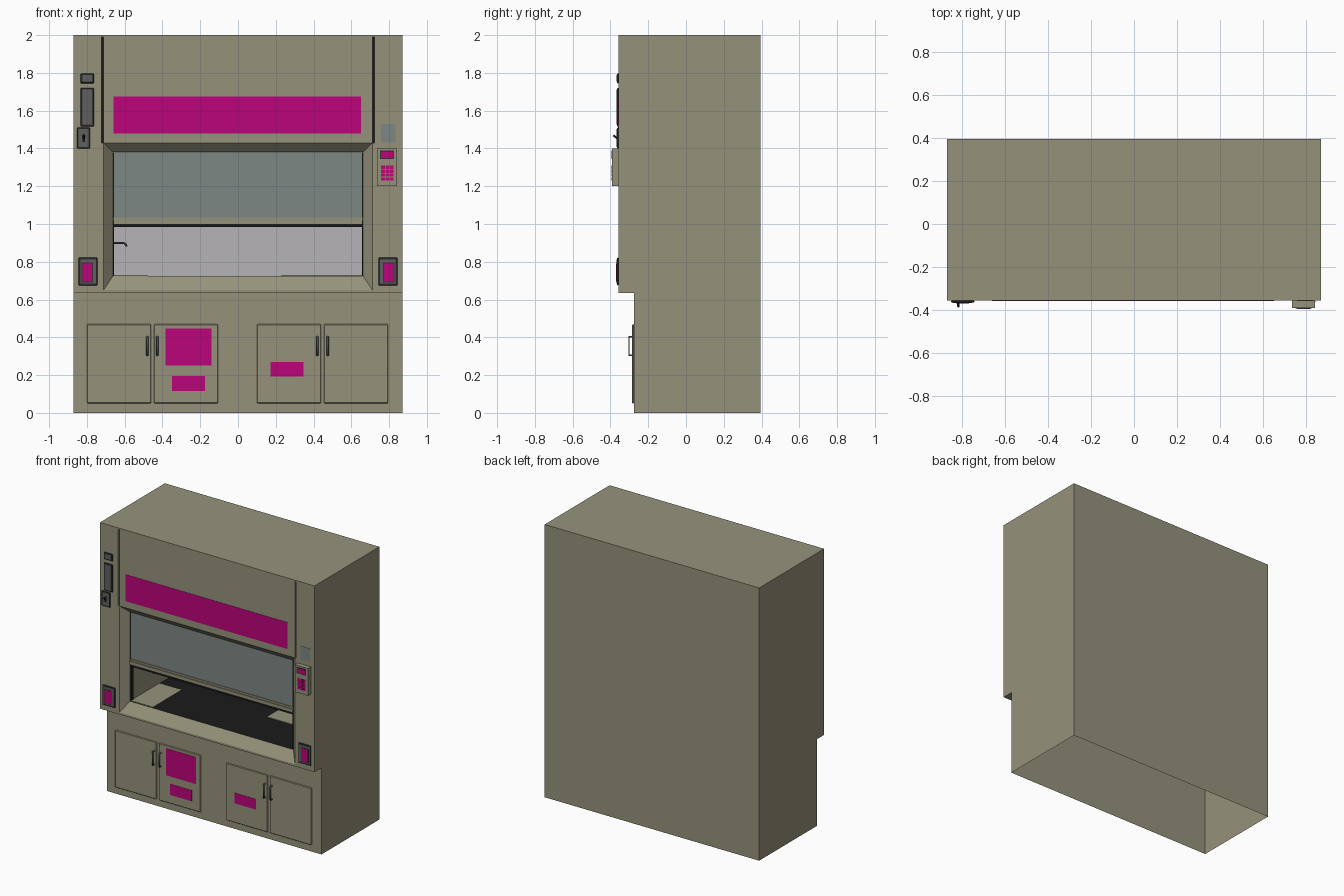
import bpy, bmesh, math

if "Cube" in bpy.data.objects:
    bpy.data.objects.remove(bpy.data.objects["Cube"])


def material(name, r, g, b):
    m = bpy.data.materials.new(name)
    m.diffuse_color = [(c / 255) ** 2.2 for c in (r, g, b)] + [1]
    m.use_nodes = True
    m.node_tree.nodes["Principled BSDF"].inputs["Base Color"].default_value = m.diffuse_color
    return m


BEIGE = material("beige_enamel", 148, 145, 122)
BLACK = material("black", 32, 32, 32)
PALE = material("pale_liner", 180, 178, 180)
GREY = material("dark_grey", 96, 96, 96)
TRIM = material("charcoal", 55, 55, 55)
GLASS = material("sash_glass", 123, 134, 131)
PINK = material("magenta_panel", 186, 13, 122)


def finish(name, bm, mats):
    me = bpy.data.meshes.new(name)
    bm.to_mesh(me)
    bm.free()
    for m in mats:
        me.materials.append(m)
    ob = bpy.data.objects.new(name, me)
    bpy.context.collection.objects.link(ob)
    return ob


def box(name, x, y, z, mat, bevel=0):
    bm = bmesh.new()
    bmesh.ops.create_cube(bm, size=1)
    for v in bm.verts:
        v.co = [(r[0] + r[1]) / 2 + c * (r[1] - r[0]) for c, r in zip(v.co, (x, y, z))]
    ob = finish(name, bm, [mat])
    if bevel:
        mod = ob.modifiers.new("edge", 'BEVEL')
        mod.width, mod.segments = bevel, 1
    return ob


def tube(name, pts, radius, mat):
    cu = bpy.data.curves.new(name, 'CURVE')
    cu.dimensions = '3D'
    cu.bevel_depth, cu.bevel_resolution = radius, 1
    cu.use_fill_caps = True
    sp = cu.splines.new('POLY')
    sp.points.add(len(pts) - 1)
    for p, co in zip(sp.points, pts):
        p.co = (*co, 1)
    cu.materials.append(mat)
    ob = bpy.data.objects.new(name, cu)
    bpy.context.collection.objects.link(ob)
    return ob


# Cabinet shell: open underneath, front wall gridded around the opening
F, B, LOW, STEP, W = -0.357, 0.395, -0.275, 0.635, 0.87
xs = [-W, -0.722, -0.712, 0.712, 0.722, W]
zs = [STEP, 0.65, 1.43, 1.99, 2.0]
bm = bmesh.new()


def face(pts, mat=0):
    bm.faces.new([bm.verts.new(p) for p in pts]).material_index = mat


def rect(x0, x1, y, z0, z1):
    return [(x0, y, z0), (x1, y, z0), (x1, y, z1), (x0, y, z1)]


def ring(a, b, mats=(0, 0, 0, 0)):
    for i in range(4):
        j = (i + 1) % 4
        face([a[i], a[j], b[j], b[i]], mats[i])


holes = {(2, 1), (1, 2), (3, 2)}
for i in range(5):
    for k in range(4):
        r = rect(xs[i], xs[i + 1], F, zs[k], zs[k + 1])
        if (i, k) not in holes:
            face(r)
        elif k == 2:                       # narrow vertical groove
            back = rect(xs[i], xs[i + 1], F + 0.02, zs[k], zs[k + 1])
            ring(r, back)
            face(back, 1)
        else:                              # splayed surround and work chamber
            lip = rect(-0.662, 0.662, -0.305, 0.725, 1.38)
            back = rect(-0.662, 0.662, 0.30, 0.725, 1.38)
            ring(r, lip)
            ring(lip, back, (1, 0, 0, 0))
            face(back, 2)
for x in (-W, W):
    face([(x, LOW, 0), (x, LOW, STEP)] + [(x, F, z) for z in zs] + [(x, B, 2), (x, B, 0)])
face([(x, F, 2) for x in xs] + [(W, B, 2), (-W, B, 2)])
face([(x, F, STEP) for x in xs] + [(W, LOW, STEP), (-W, LOW, STEP)])
face(rect(-W, W, LOW, 0, STEP))
face(rect(-W, W, B, 0, 2))
bmesh.ops.remove_doubles(bm, verts=bm.verts, dist=1e-5)
bmesh.ops.recalc_face_normals(bm, faces=bm.faces)
finish("cabinet_shell", bm, [BEIGE, BLACK, PALE])

# Sliding sash with bottom rail and side seals
box("sash_glass", (-0.66, 0.66), (-0.30, -0.292), (1.02, 1.379), GLASS)
box("sash_rail", (-0.66, 0.66), (-0.312, -0.288), (1.0, 1.022), BEIGE)
box("sash_rail_cap", (-0.66, 0.66), (-0.305, -0.288), (1.022, 1.035), BEIGE)
box("sash_seal", (-0.66, 0.66), (-0.308, -0.29), (0.983, 1.0), BLACK)
for s in (-1, 1):
    box("sash_track", sorted((s * 0.656, s * 0.6615)), (-0.303, -0.275), (0.726, 1.379), BLACK)

# Chamber floor plates and wall tap
box("left_floor_plate", (-0.66, -0.48), (-0.30, 0.03), (0.724, 0.729), BEIGE)
box("right_floor_plate", (0.23, 0.66), (0.01, 0.20), (0.724, 0.729), BEIGE)
tap = [(-0.662, -0.13, 0.90), (-0.61, -0.13, 0.90)]
tap += [(-0.61 + 0.02 * math.sin(a), -0.13, 0.88 + 0.02 * math.cos(a))
        for a in (math.pi / 6, math.pi / 3, math.pi / 2)]
tube("wall_tap", tap, 0.006, TRIM)

# Header panel
box("header_panel", (-0.66, 0.652), (F - 0.002, F), (1.48, 1.675), PINK)

# Cupboard doors with bar handles
for x0, hx in ((-0.80, -0.48), (-0.445, -0.427), (0.10, 0.42), (0.455, 0.475)):
    box("cupboard_door", (x0, x0 + 0.34), (LOW - 0.01, LOW), (0.05, 0.47), BEIGE, 0.004)
    tube("door_handle", [(hx, LOW - 0.008, 0.305), (hx, LOW - 0.027, 0.305),
                         (hx, LOW - 0.027, 0.403), (hx, LOW - 0.008, 0.403)], 0.006, GREY)
for x, z in (((-0.385, -0.14), (0.25, 0.447)), ((-0.35, -0.175), (0.115, 0.195)),
             ((0.172, 0.346), (0.193, 0.27))):
    box("door_label", x, (LOW - 0.012, LOW - 0.01), z, PINK)


# Framed wall fittings: charcoal rim around a slightly proud centre
def fitting(name, x, z, rim, centre):
    box(name + "_rim", x, (F - 0.008, F), z, TRIM, 0.003)
    box(name + "_centre", (x[0] + rim, x[1] - rim), (F - 0.010, F),
        (z[0] + rim, z[1] - rim), centre)


fitting("upper_indicator", (-0.833, -0.763), (1.745, 1.797), 0.009, GREY)
fitting("gauge", (-0.833, -0.763), (1.517, 1.72), 0.009, GREY)
fitting("light_switch", (-0.852, -0.783), (1.40, 1.51), 0.008, GREY)
box("switch_slot", (-0.824, -0.810), (F - 0.012, F), (1.435, 1.475), BLACK)
tube("switch_lever", [(-0.817, F, 1.445), (-0.817, F - 0.027, 1.47)], 0.006, BLACK)
for s in (-1, 1):
    fitting("outlet", sorted((s * 0.845, s * 0.743)), (0.675, 0.822), 0.01, GREY)
    box("outlet_recess", sorted((s * 0.828, s * 0.768)), (F - 0.012, F), (0.69, 0.795), TRIM)
    box("outlet_face", sorted((s * 0.823, s * 0.772)), (F - 0.013, F), (0.695, 0.79), PINK)

# Control panel with display and keypad
P = -0.391
box("control_panel", (0.735, 0.842), (P, F), (1.20, 1.40), BEIGE)
box("display_rim", (0.752, 0.827), (P - 0.003, P), (1.343, 1.388), TRIM)
box("display", (0.758, 0.821), (P - 0.004, P), (1.349, 1.382), PINK)
for c in range(3):
    for r in range(4):
        x, z = 0.758 + c * 0.0225, 1.23 + r * 0.0205
        box("key", (x, x + 0.0195), (P - 0.003, P), (z, z + 0.0175), PINK)
box("notice_plate", (0.758, 0.835), (F - 0.002, F), (1.432, 1.53), GLASS)
